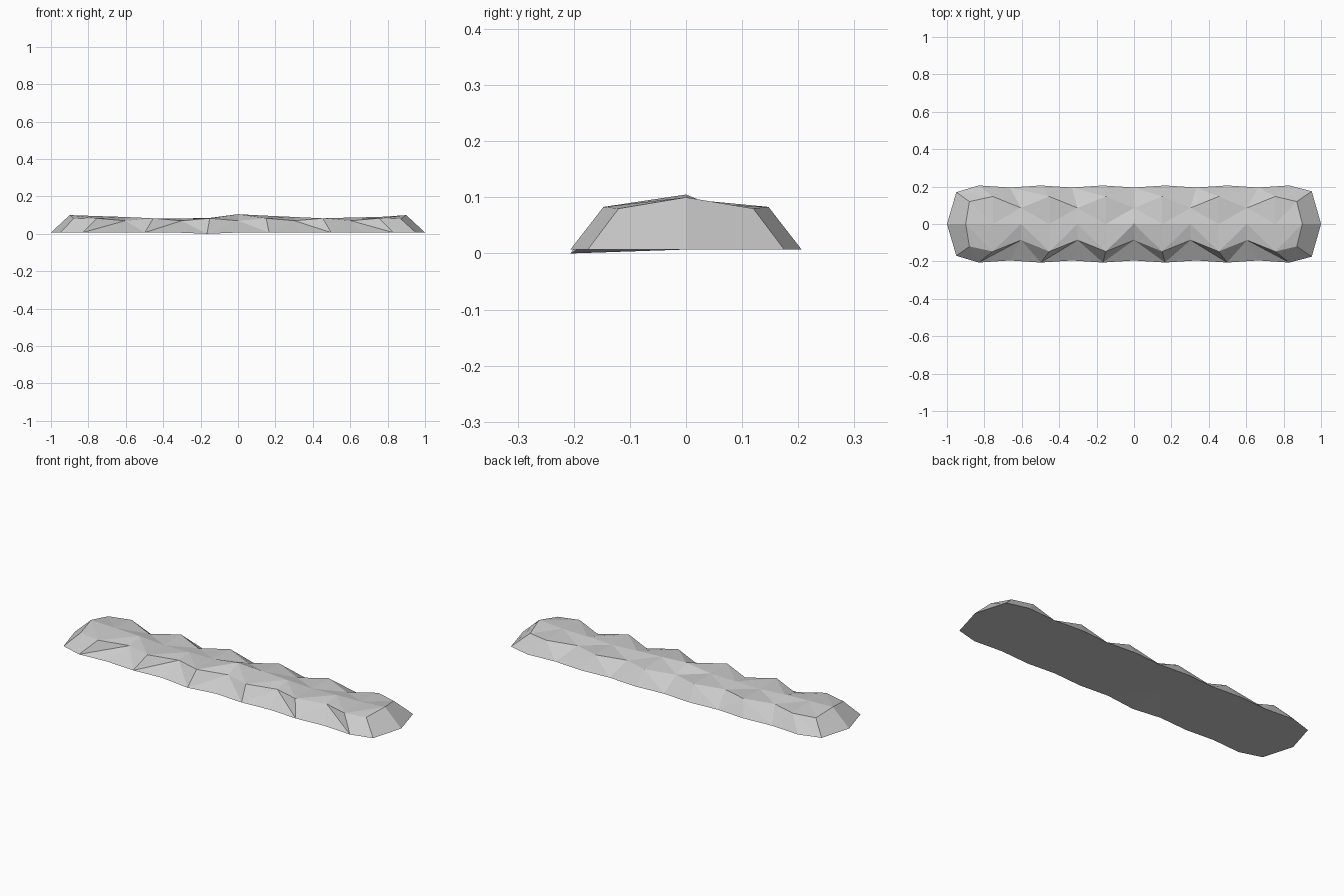
import bpy

if "Cube" in bpy.data.objects:
    bpy.data.objects.remove(bpy.data.objects["Cube"])

N = 11                      # scalloped stations between the two ends

# ridge height along the length, end to end
ridge = [.1, .095, .09, .08, .082, .085, .105, .097, .09, .082, .087, .09, .1]


def side(s):
    """Foot and shoulder lines of one long side (s = -1 front, 1 back)."""
    foot = [(-.95, .17 * s, .007)]
    shoulder = [(-.88, .12 * s, .08)]
    for i in range(N):
        wide = i % 2 == 0
        t = i - (N - 1) / 2
        foot.append((t * .166, s * (.206 if wide else .195), .007))
        shoulder.append((t * .151, s * (.147 if wide else .086),
                         .083 if wide else .07))
    foot.append((.95, .175 * s, .007))
    shoulder.append((.87, .12 * s, .08))
    return foot, shoulder


verts, faces = [], []


def add(points):
    start = len(verts)
    verts.extend(points)
    return list(range(start, len(verts)))


ff, fs = [add(p) for p in side(-1)]
bf, bs = [add(p) for p in side(1)]
mid = add([(-.9, 0, ridge[0])]
          + [((i - 5) * .151, 0, ridge[i + 1]) for i in range(N)]
          + [(.9, 0, ridge[-1])])
left, right = add([(-1, 0, .007), (1, 0, .007)])
base = add([(x[0], 0, .007) for x in [verts[i] for i in ff]])

# one base corner sags to the ground
x, y, z = verts[ff[5]]
verts[ff[5]] = (x, y, 0)


def strip(a, b):
    """Triangulated band between two rows of vertices."""
    for i in range(len(a) - 1):
        if i % 2:
            faces.extend([(a[i], a[i + 1], b[i + 1]), (a[i], b[i + 1], b[i])])
        else:
            faces.extend([(a[i], a[i + 1], b[i]), (a[i + 1], b[i + 1], b[i])])


# flared walls, faceted top and flat base
for a, b in ((ff, fs), (fs, mid), (mid, bs), (bs, bf), (bf, base), (base, ff)):
    strip(a, b)

# pointed ends
for k, tip in ((0, left), (-1, right)):
    loop = [(tip, ff[k], fs[k], mid[k]), (tip, mid[k], bs[k], bf[k]),
            (tip, bf[k], base[k]), (tip, base[k], ff[k])]
    faces.extend(f if k == 0 else f[::-1] for f in loop)
# left end needs the reverse winding of the right end
faces = [f if left not in f else f[::-1] for f in faces]

mesh = bpy.data.meshes.new("faceted_slab")
mesh.from_pydata(verts, [], faces)

import bmesh
bm = bmesh.new()
bm.from_mesh(mesh)
bmesh.ops.recalc_face_normals(bm, faces=bm.faces)
bm.to_mesh(mesh)
bm.free()

slab = bpy.data.objects.new("faceted_slab", mesh)
bpy.context.collection.objects.link(slab)
